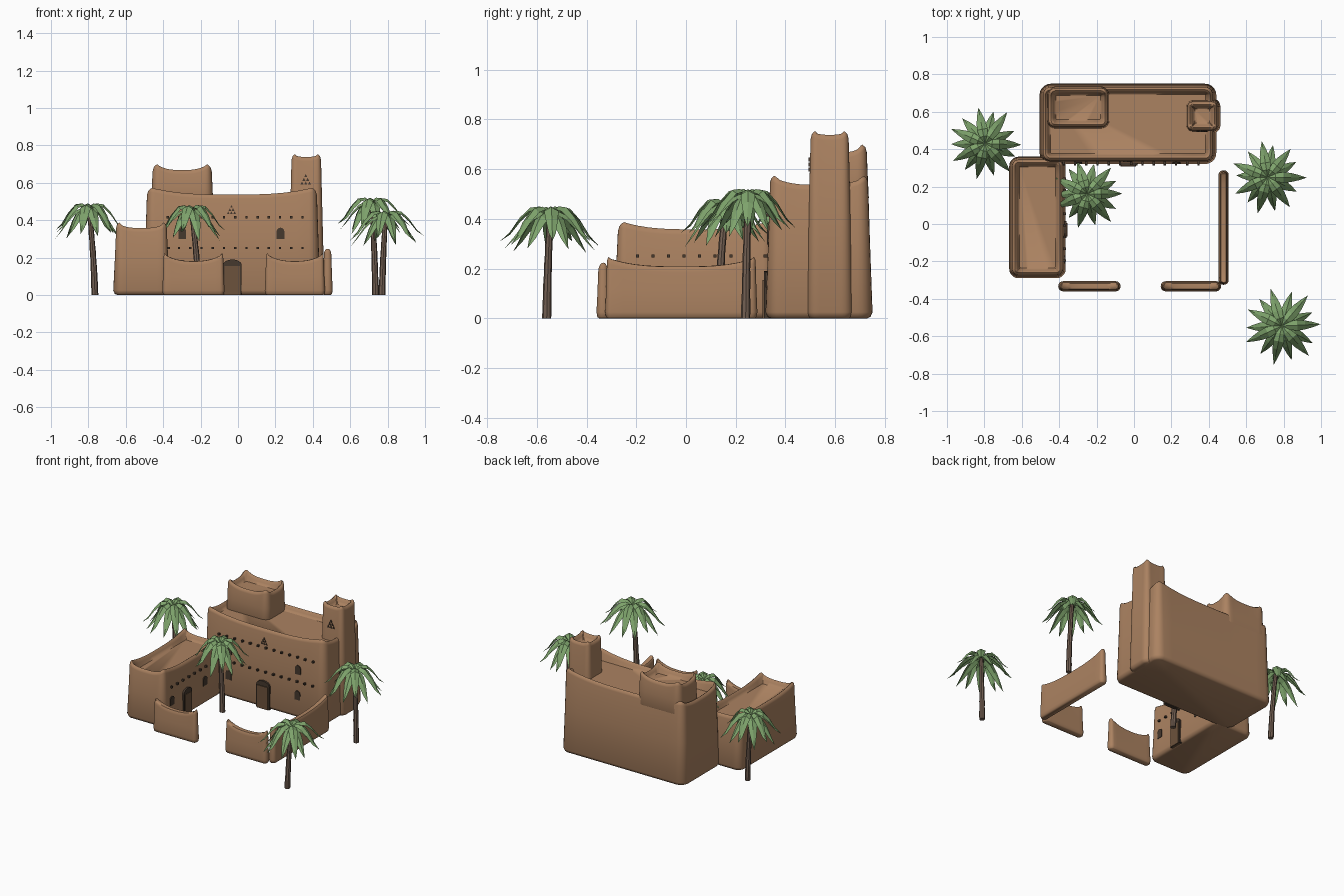
import bpy, bmesh, math, random
from mathutils import Vector, Matrix

if "Cube" in bpy.data.objects:
    bpy.data.objects.remove(bpy.data.objects["Cube"])

random.seed(4)


def material(name, rgb):
    m = bpy.data.materials.new(name)
    m.diffuse_color = (*rgb, 1)
    m.use_nodes = True
    m.node_tree.nodes["Principled BSDF"].inputs["Base Color"].default_value = m.diffuse_color
    return m


CLAY = material("clay", (0.41, 0.225, 0.12))
DARK = material("dark_opening", (0.06, 0.04, 0.027))
WOOD = material("door_wood", (0.15, 0.085, 0.045))
TRUNK = material("palm_trunk", (0.17, 0.115, 0.085))
LEAF = material("palm_leaf", (0.21, 0.37, 0.15))


def finish(name, bm, mat, angle=None):
    bmesh.ops.remove_doubles(bm, verts=bm.verts, dist=1e-5)
    if angle is not None:
        bmesh.ops.recalc_face_normals(bm, faces=bm.faces)
    me = bpy.data.meshes.new(name)
    bm.to_mesh(me)
    bm.free()
    me.materials.append(mat)
    if angle:
        me.shade_smooth()
        me.set_sharp_from_angle(angle=math.radians(angle))
    ob = bpy.data.objects.new(name, me)
    bpy.context.collection.objects.link(ob)
    return ob


def outline(hx, hy, r, n=12, c=5):
    """Rounded rectangle with subdivided sides."""
    r = max(r, 0.004)
    pts = []
    for k, (sx, sy) in enumerate([(1, 1), (-1, 1), (-1, -1), (1, -1)]):
        for i in range(c + 1):
            a = math.pi / 2 * (k + i / c)
            pts.append(Vector((sx * (hx - r) + r * math.cos(a), sy * (hy - r) + r * math.sin(a))))
    out = []
    for k in range(4):
        out += pts[k * (c + 1):(k + 1) * (c + 1)]
        a, b = out[-1], pts[((k + 1) * (c + 1)) % len(pts)]
        out += [a.lerp(b, i / n) for i in range(1, n)]
    return out


def mud_block(name, x0, x1, y0, y1, h, lift, r, taper, z0=0, power=3, wall=False):
    """Tapered mud-brick volume whose top edge sweeps up at the corners."""
    cx, cy, hx, hy = (x0 + x1) / 2, (y0 + y1) / 2, (x1 - x0) / 2, (y1 - y0) / 2
    long_x = hx > hy
    base = outline(hx, hy, r)

    def sweep(p):
        tx, ty = abs(p.x) / hx, abs(p.y) / hy
        t = (tx if long_x else ty) if wall else tx * ty
        return lift * t ** power

    # (inset, height, follows the swept top)
    k = 0.45 if wall else 1
    rings = [(0.022 * k, 0, 0), (0.008 * k, 0.006, 0), (0, 0.025, 0), (taper * 0.55, (h - z0) * 0.55, 0),
             (taper, -0.022, 1), (taper + 0.004 * k, -0.008, 1), (taper + 0.014 * k, 0, 1)]
    if not wall:
        rings += [(taper + 0.022, -0.006, 1), (taper + 0.028, -0.02, 1), (taper + 0.04, -0.036, 2)]
    bm = bmesh.new()
    loops = []
    for inset, z, mode in rings:
        loop = []
        for p, b in zip(outline(hx - inset, hy - inset, r - inset), base):
            zz = z0 + z if mode == 0 else h + z + (sweep(b) if mode == 1 else 0)
            loop.append(bm.verts.new((cx + p.x, cy + p.y, zz)))
        loops.append(loop)
    if wall:  # close the top along a ridge
        loops.append([bm.verts.new((v.co.x if long_x else cx, cy if long_x else v.co.y, v.co.z + 0.001))
                      for v in loops[-1]])
    n = len(base)
    for a, b in zip(loops, loops[1:]):
        for i in range(n):
            bm.faces.new((a[i], a[(i + 1) % n], b[(i + 1) % n], b[i]))
    bm.faces.new(loops[0][::-1])
    if not wall:
        bm.faces.new(loops[-1])
    return finish(name, bm, CLAY, 55)


# Buildings and courtyard walls
mud_block("main_hall", -0.505, 0.44, 0.32, 0.75, 0.537, 0.048, 0.06, 0.018)
mud_block("roof_room", -0.465, -0.132, 0.51, 0.735, 0.668, 0.055, 0.045, 0.008, z0=0.46)
mud_block("corner_tower", 0.268, 0.462, 0.483, 0.672, 0.738, 0.036, 0.045, 0.018)
mud_block("side_wing", -0.667, -0.365, -0.29, 0.36, 0.358, 0.042, 0.05, 0.016)
mud_block("front_wall_left", -0.405, -0.072, -0.36, -0.306, 0.18, 0.043, 0.025, 0.007, power=2.5, wall=True)
mud_block("front_wall_right", 0.143, 0.465, -0.36, -0.306, 0.18, 0.043, 0.025, 0.007, power=2.5, wall=True)
mud_block("side_wall", 0.452, 0.506, -0.325, 0.287, 0.208, 0.038, 0.025, 0.007, power=3, wall=True)


def plates(name, shapes, depth, mat, side=False):
    """Extrude outlines (u, z) out of a wall; side=True faces +x, otherwise -y."""
    bm = bmesh.new()
    for pts, face in shapes:
        def put(u, z, d):
            return bm.verts.new((face + d, u, z) if side else (u, face - d, z))
        front = [put(u, z, depth) for u, z in pts]
        back = [put(u, z, -0.012) for u, z in pts]
        bm.faces.new(front)
        bm.faces.new(back[::-1])
        for i in range(len(pts)):
            j = (i + 1) % len(pts)
            bm.faces.new((front[i], back[i], back[j], front[j]))
    return finish(name, bm, mat, 0)


def arch(u, z0, z1, w):
    """Opening with a rounded head."""
    r = w / 2
    rise = min(r, 0.03)
    return [(u - r, z0), (u + r, z0)] + [
        (u + r * math.cos(math.pi * i / 8), z1 - rise + rise * math.sin(math.pi * i / 8)) for i in range(9)]


def rect(u, z0, z1, w):
    return [(u - w / 2, z0), (u + w / 2, z0), (u + w / 2, z1), (u - w / 2, z1)]


def hall_y(z):
    return 0.32 + 0.018 * z / 0.53


def wing_x(z):
    return -0.365 - 0.016 * z / 0.35


# Doors: dark arched surround with a wooden leaf
plates("hall_door_surround", [(arch(-0.03, 0, 0.19, 0.1), 0.322)], 0.009, DARK)
plates("hall_door", [(rect(-0.03, 0, 0.155, 0.082), 0.322)], 0.014, WOOD)
plates("wing_door_surround", [(arch(-0.03, 0, 0.185, 0.09), -0.368)], 0.008, DARK, True)
plates("wing_door", [(rect(-0.03, 0, 0.15, 0.072), -0.368)], 0.012, WOOD, True)

# Windows
plates("hall_windows", [(arch(x, z, z + 0.062, 0.042), hall_y(z))
                        for x in (-0.298, 0.227) for z in (0.125, 0.298)], 0.004, DARK)
plates("wing_windows", [(arch(0.17, 0.125, 0.187, 0.042), wing_x(0.13)),
                        (arch(-0.19, 0.125, 0.187, 0.042), wing_x(0.13))], 0.004, DARK, True)

# Projecting beam ends
plates("hall_beams", [(rect(-0.375 + 0.06 * i, z, z + 0.012, 0.012), hall_y(z))
                      for i in range(13) for z in (0.245, 0.41)], 0.016, DARK)
plates("wing_beams", [(rect(-0.195 + 0.0625 * i, 0.245, 0.257, 0.012), wing_x(0.25))
                      for i in range(8)], 0.014, DARK, True)


def triangle_group(u, z, s):
    """Stacked triangles in rows of one, two and three."""
    out = []
    for row, count in enumerate((3, 2, 1)):
        for i in range(count):
            c, b = u + (i - (count - 1) / 2) * s, z + row * s
            out.append([(c - s * 0.42, b), (c + s * 0.42, b), (c, b + s * 0.85)])
    return out


plates("hall_ornament", [(t, hall_y(0.45)) for t in triangle_group(-0.035, 0.433, 0.017)], 0.004, DARK)
plates("tower_ornament", [(t, 0.483 + 0.0148) for t in triangle_group(0.362, 0.59, 0.02)], 0.005, DARK)


def palm(name, base, top, radius, count=14):
    # Slightly bent tapering trunk
    bm = bmesh.new()
    b, t = Vector((*base, 0)), Vector(top)
    rings = []
    for i in range(11):
        f = i / 10
        c = b.lerp(t, f)
        bend = (f * f - f) * 0.6
        c.x += (t.x - b.x) * bend
        c.y += (t.y - b.y) * bend
        r = 0.018 - 0.006 * f + (0.0012 if i % 2 else 0)
        rings.append([bm.verts.new((c.x + r * math.cos(a * math.tau / 8),
                                    c.y + r * math.sin(a * math.tau / 8), c.z)) for a in range(8)])
    for lo, hi in zip(rings, rings[1:]):
        for i in range(8):
            j = (i + 1) % 8
            bm.faces.new((lo[i], lo[j], hi[j], hi[i]))
    bm.faces.new(rings[0][::-1])
    bm.faces.new(rings[-1])
    finish(name + "_trunk", bm, TRUNK, 40)

    # Drooping folded fronds
    bm = bmesh.new()
    widths = (0.006, 0.022, 0.029, 0.024, 0.014, 0.0)
    for k in range(count):
        low = k % 2
        a = math.tau * (k + random.uniform(-0.15, 0.15)) / count
        length = radius * ((0.88 if low else 1.0) + random.uniform(-0.05, 0.03))
        drop = (0.155 if low else 0.125) + random.uniform(-0.015, 0.015)
        m = Matrix.Translation(t) @ Matrix.Rotation(a, 4, 'Z')
        rows = []
        for i, w in enumerate(widths):
            f = i / 5
            z = 0.045 * math.sin(math.pi * min(f * 1.3, 1)) * (0.4 if low else 1) - drop * f ** 1.7
            r = length * f
            rows.append([bm.verts.new(m @ Vector((r, s * w, z - abs(s) * w * 0.55))) for s in (-1, 0, 1)])
        for p, q in zip(rows[:-1], rows[1:]):
            for i in range(2):
                if q is rows[-1]:
                    bm.faces.new((p[i], q[1], p[i + 1]))
                else:
                    bm.faces.new((p[i], q[i], q[i + 1], p[i + 1]))
    finish(name + "_fronds", bm, LEAF)


palm("palm_back_left", (-0.765, 0.42), (-0.797, 0.43, 0.465), 0.203)
palm("palm_courtyard", (-0.21, 0.13), (-0.25, 0.16, 0.455), 0.19)
palm("palm_right", (0.735, 0.24), (0.715, 0.25, 0.495), 0.203)
palm("palm_front_right", (0.77, -0.56), (0.79, -0.545, 0.425), 0.21)
